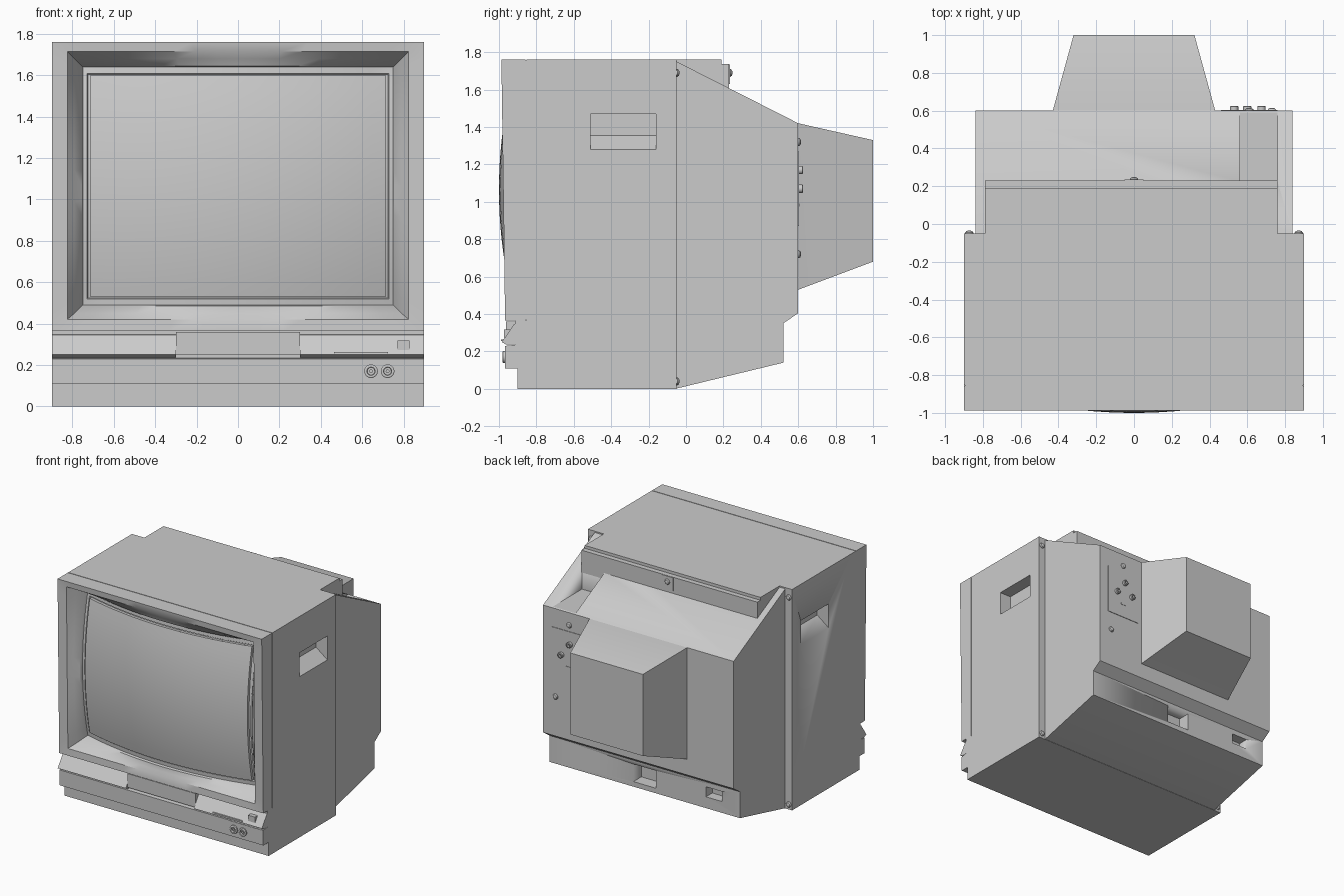
import bpy, bmesh, math

if "Cube" in bpy.data.objects:
    bpy.data.objects.remove(bpy.data.objects["Cube"])

def finish(name, bm, angle=30):
    bmesh.ops.recalc_face_normals(bm, faces=bm.faces[:])
    me = bpy.data.meshes.new(name)
    bm.to_mesh(me)
    bm.free()
    ob = bpy.data.objects.new(name, me)
    bpy.context.collection.objects.link(ob)
    bpy.ops.object.select_all(action='DESELECT')
    ob.select_set(True)
    bpy.context.view_layer.objects.active = ob
    bpy.ops.object.shade_smooth_by_angle(angle=math.radians(angle))
    return ob

def loft(name, rings, caps=True):
    """Skin a list of equal-length closed point rings."""
    bm = bmesh.new()
    vs = [[bm.verts.new(p) for p in r] for r in rings]
    n = len(rings[0])
    for a, b in zip(vs, vs[1:]):
        for i in range(n):
            j = (i + 1) % n
            bm.faces.new((a[i], a[j], b[j], b[i]))
    if caps:
        bm.faces.new(vs[0])
        bm.faces.new(vs[-1])
    return finish(name, bm)

def prism(name, pts, a, b, axis='x'):
    """Extrude a (y,z) profile along x, or an (x,z) profile along y."""
    if axis == 'x':
        return loft(name, [[(t, u, v) for u, v in pts] for t in (a, b)])
    return loft(name, [[(u, t, v) for u, v in pts] for t in (a, b)])

def box(name, x0, x1, y0, y1, z0, z1):
    return prism(name, [(y0, z0), (y1, z0), (y1, z1), (y0, z1)], x0, x1)

def turned(name, x, z, prof, n=20):
    """Round part on a y axis; prof is a list of (radius, y)."""
    return loft(name, [[(x + r * math.cos(2 * math.pi * i / n), y,
                         z + r * math.sin(2 * math.pi * i / n)) for i in range(n)]
                       for r, y in prof])

def cut(ob, cutter):
    m = ob.modifiers.new("cut", 'BOOLEAN')
    m.operation, m.solver, m.object = 'DIFFERENCE', 'EXACT', cutter
    bpy.ops.object.select_all(action='DESELECT')
    ob.select_set(True)
    bpy.context.view_layer.objects.active = ob
    bpy.ops.object.modifier_apply(modifier=m.name)
    bpy.data.objects.remove(cutter, do_unlink=True)

# main cabinet with a wedge-shaped hand hold in each side
cabinet = box("cabinet", -.9, .9, -.81, -.05, 0, 1.76)
for s in (-1, 1):
    grip = [(s * .92, 1.265), (s * .80, 1.355), (s * .80, 1.47), (s * .92, 1.47)]
    cut(cabinet, prism("grip_cutter", grip, -.51, -.16, 'y'))

# screen bezel: rings from the seam, over the front and down to the glass
def front(x, z):
    return -.967 - .02 * (z - .36) / 1.4

def glass(x, z):
    return -1.0 + .10 * (x / .73) ** 2 + .06 * ((z - 1.065) / .545) ** 2

def ring(hw, z0, z1, f, n=16):
    c = [(-hw, z0), (hw, z0), (hw, z1), (-hw, z1)]
    pts = []
    for (xa, za), (xb, zb) in zip(c, c[1:] + c[:1]):
        for i in range(n):
            x, z = xa + (xb - xa) * i / n, za + (zb - za) * i / n
            pts.append((x, f(x, z), z))
    return pts

def flat(y):
    return lambda x, z: y

def deep(d):
    return lambda x, z: glass(x, z) + d

outer = (.9, .365, 1.76)
inset = (.896, .369, 1.756)
loft("screen_bezel", [
    ring(*outer, flat(-.81)), ring(*outer, flat(-.853)),
    ring(*inset, flat(-.853)), ring(*inset, flat(-.858)),
    ring(*outer, flat(-.858)), ring(*outer, front),
    ring(.825, .42, 1.715, lambda x, z: front(x, z) + .004),
    ring(.79, .45, 1.68, lambda x, z: .6 * front(x, z) + .4 * glass(x, z) + .002),
    ring(.755, .485, 1.645, deep(-.012)),
    ring(.75, .49, 1.64, deep(.008)),
    ring(.73, .52, 1.61, deep(.012)),
    ring(.725, .525, 1.605, deep(.022)),
    ring(.715, .53, 1.60, deep(.022)),
    ring(.715, .53, 1.60, deep(0))], caps=False)

# curved picture tube glass
bm = bmesh.new()
bmesh.ops.create_grid(bm, x_segments=20, y_segments=16, size=1)
for v in bm.verts:
    x, z = v.co.x * .715, 1.065 + v.co.y * .535
    v.co = (x, glass(x, z), z)
screen = finish("screen_glass", bm)
if screen.data.polygons[0].normal.y > 0:
    screen.data.flip_normals()

# lower front: plinth and control panel, tilted strips and centre panel
prism("front_base", [(-.81, 0), (-.9, 0), (-.9, .108), (-.965, .108), (-.965, .23),
                     (-.915, .235), (-.915, .365), (-.81, .365)], -.9, .9)
for side, a, b in (("left", -.9, -.3), ("right", .3, .9)):
    prism(side + "_control_strip", [(-.90, .35), (-.92, .345), (-.985, .25),
                                    (-.96, .236), (-.90, .236)], a, b)
box("centre_panel", -.3, .3, -.963, -.90, .25, .36)
box("jack_panel", .6, .9, -.968, -.95, .11, .228)
box("power_button", .77, .83, -.972, -.92, .272, .318)
box("indicator_slot", .465, .725, -.988, -.95, .256, .264)
for i, x in enumerate((.643, .723)):
    turned(f"front_jack_{i}", x, .17, [(.033, -.95), (.033, -.978), (.028, -.981),
                                       (.02, -.981), (.018, -.968)])
    turned(f"front_jack_pin_{i}", x, .17, [(.009, -.96), (.009, -.978)], 10)

# rear housing with cable recesses and a notch in its slope
rear = prism("rear_housing", [(-.06, .002), (-.05, .002), (.52, .14), (.52, .35), (.6, .405),
                              (.6, 1.42), (-.05, 1.75), (-.06, 1.75)], -.84, .84)
cut(rear, box("notch_cutter", .56, .76, .225, .7, 1.425, 1.9))
cut(rear, box("recess_cutter", -.1, .1, .42, .56, .18, .32))
cut(rear, box("recess_cutter", -.68, -.54, .44, .56, .23, .31))

# tapered tube neck cover
loft("tube_neck_cover", [[(-w, y, z0), (w, y, z0), (w, y, z1), (-w, y, z1)]
                         for y, w, z0, z1 in ((.59, .433, .526, 1.42), (.6, .43, .53, 1.42),
                                              (1.0, .32, .68, 1.33))])

# top cover extension with stepped rear lip
prism("top_cover", [(-.06, 1.70), (.23, 1.56), (.23, 1.737), (.19, 1.737),
                    (.19, 1.76), (-.06, 1.76)], -.79, .76)
box("cover_tab", -.05, .05, .22, .235, 1.63, 1.735)

# rear socket panel
box("socket_panel", .46, .76, .59, .604, .87, 1.27)
box("socket_label_slot", .585, .635, .6, .607, .975, .99)
for i, (x, z) in enumerate(((.60, 1.17), (.675, 1.07), (.53, 1.07))):
    turned(f"rear_socket_{i}", x, z, [(.022, .6), (.022, .622), (.017, .626),
                                      (.01, .626), (.009, .61)], 16)

# domed screws
screws = [(.61, 1.32, .6), (.73, .72, .6), (0, 1.69, .233)]
screws += [(s * .872, z, -.05) for s in (-1, 1) for z in (1.69, .04)]
for i, (x, z, y) in enumerate(screws):
    turned(f"screw_{i}", x, z, [(.022, y - .005), (.022, y + .004),
                                (.016, y + .012), (.006, y + .015)], 14)
